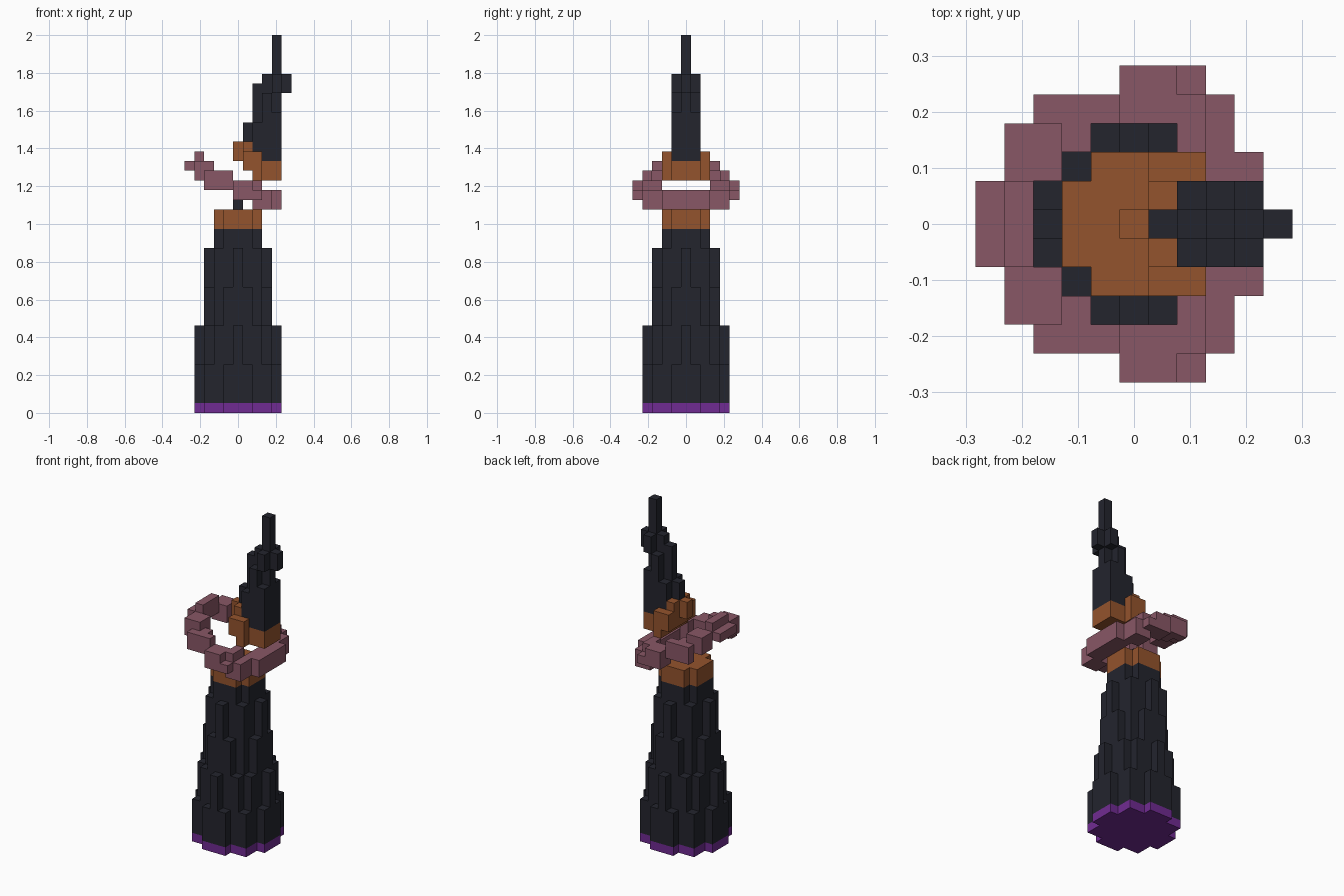
import bpy
import bmesh
from mathutils import Vector

UNIT = 2 / 39  # edge of one cube; the tower is 39 cubes tall

cube = bpy.data.objects.get("Cube")
if cube:
    bpy.data.objects.remove(cube, do_unlink=True)


def make_material(name, rgb):
    mat = bpy.data.materials.new(name)
    mat.use_nodes = True
    color = (*rgb, 1)
    mat.diffuse_color = color
    mat.node_tree.nodes["Principled BSDF"].inputs["Base Color"].default_value = color
    return mat


dark = make_material("dark slate", (0.017, 0.018, 0.027))
orange = make_material("burnt orange", (0.296, 0.087, 0.026))
pink = make_material("dusty pink", (0.25, 0.095, 0.133))
purple = make_material("purple", (0.163, 0.024, 0.287))


def disc(reach, low, high):
    """Cells of a round layer whose squared radius is at most reach."""
    span = range(-5, 6)
    return {(i, j, k) for i in span for j in span
            for k in range(low, high + 1) if i * i + j * j <= reach}


def blocks(boxes):
    """Cells of boxes (i range, j range, k range), mirrored front to back."""
    cells = set()
    for i0, i1, j0, j1, k0, k1 in boxes:
        for i in range(i0, i1 + 1):
            for j in range(j0, j1 + 1):
                for k in range(k0, k1 + 1):
                    cells |= {(i, j, k), (i, -j, k)}
    return cells


def build(name, cells, mat):
    """Skin a set of cells with only their exposed square faces."""
    bm = bmesh.new()
    corners = {}

    def vert(point):
        key = tuple(round(2 * c) for c in point)
        if key not in corners:
            corners[key] = bm.verts.new(point * UNIT)
        return corners[key]

    for cell in sorted(cells):
        center = Vector(cell) + Vector((0, 0, 0.5))
        for axis in range(3):
            for sign in (-1, 1):
                step = Vector((0, 0, 0))
                step[axis] = sign
                if tuple(int(c + s) for c, s in zip(cell, step)) in cells:
                    continue
                side = Vector((0, 0, 0))
                side[(axis + 1) % 3] = 1
                up = step.cross(side)
                quad = [center + (step + side * a + up * b) / 2
                        for a, b in ((-1, -1), (1, -1), (1, 1), (-1, 1))]
                bm.faces.new([vert(p) for p in quad])
    mesh = bpy.data.meshes.new(name)
    bm.to_mesh(mesh)
    bm.free()
    mesh.materials.append(mat)
    obj = bpy.data.objects.new(name, mesh)
    bpy.context.collection.objects.link(obj)


# Base plate and stepped tower body
build("base_plate", disc(18, 0, 0), purple)
body = set()
for reach, low, high in ((18, 1, 4), (16, 5, 8), (10, 9, 12), (9, 13, 16), (5, 17, 18)):
    body |= disc(reach, low, high)
build("tower_body", body, dark)

# Lower collar with a small stud on top
build("lower_collar", disc(5, 19, 20), orange)
build("center_stud", {(0, 0, 21)}, dark)

# Tilted ring, from its high end to its low end
build("tilted_ring", blocks([
    (-5, -5, 0, 1, 25, 25),
    (-4, -4, 0, 3, 25, 25),
    (-4, -4, 0, 1, 26, 26),
    (-4, -4, 2, 3, 24, 24),
    (-3, -3, 2, 3, 24, 25),
    (-3, -3, 4, 4, 23, 24),
    (-2, -2, 3, 4, 23, 24),
    (-1, -1, 4, 4, 23, 24),
    (0, 1, 4, 5, 22, 23),
    (2, 2, 3, 4, 21, 23),
    (2, 2, 5, 5, 22, 22),
    (3, 3, 0, 4, 21, 22),
    (4, 4, 0, 2, 21, 22),
]), pink)

# Broken upper collar
build("upper_collar", blocks([
    (0, 0, 0, 0, 26, 27),
    (1, 1, 0, 2, 25, 26),
    (1, 1, 0, 1, 27, 27),
    (2, 2, 0, 2, 24, 26),
    (3, 4, 0, 1, 24, 25),
]), orange)

# Floating spire with a cross-shaped knob and a tip
build("spire", blocks([
    (1, 1, 0, 0, 28, 29),
    (2, 2, 0, 1, 27, 29),
    (2, 2, 0, 0, 30, 33),
    (3, 4, 0, 1, 26, 30),
    (3, 3, 0, 1, 31, 32),
    (4, 4, 0, 0, 31, 32),
    (3, 5, 0, 0, 33, 34),
    (4, 4, 0, 1, 33, 34),
    (4, 4, 0, 0, 35, 38),
]), dark)
